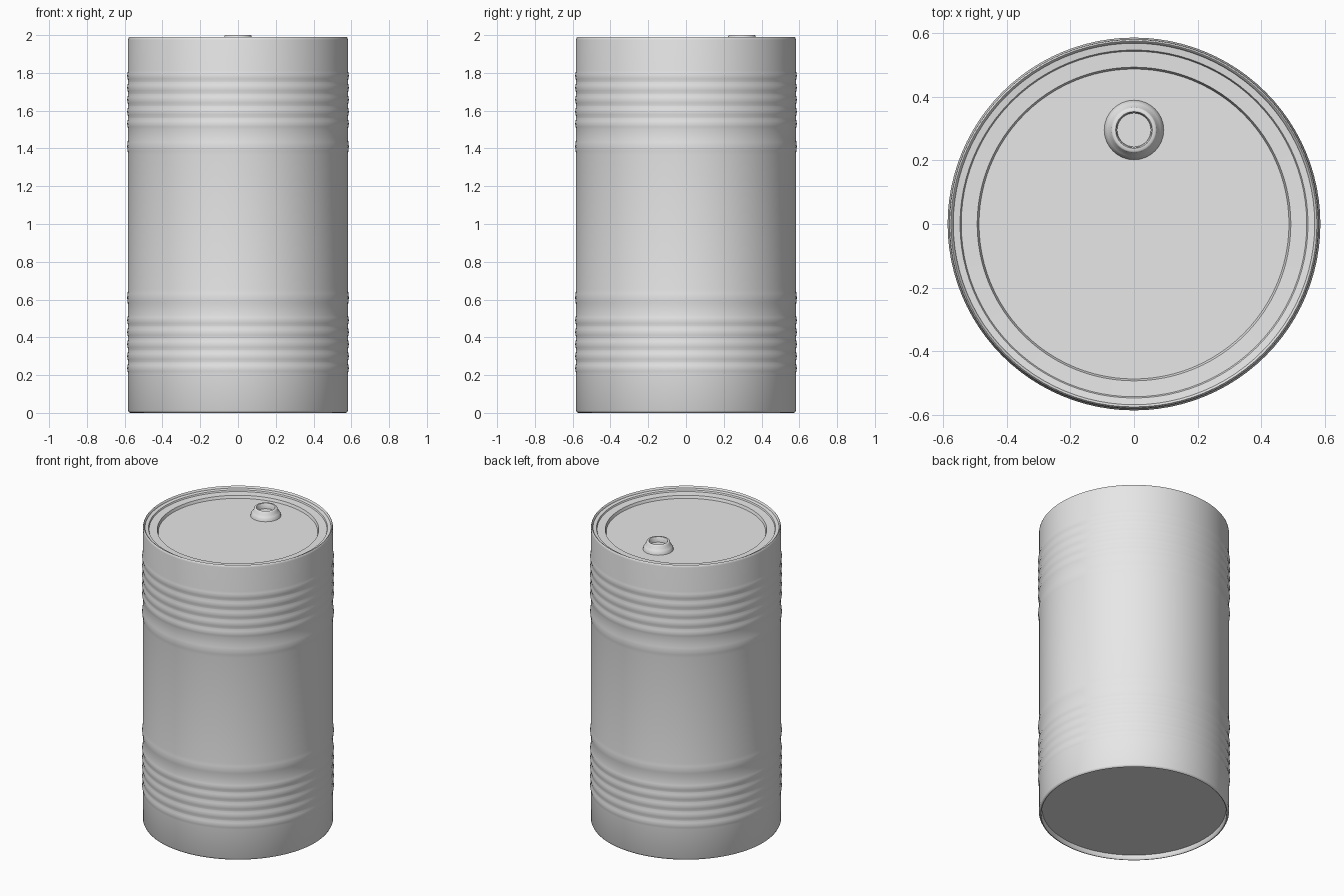
import bpy
import bmesh
from math import cos, sin, pi, radians

cube = bpy.data.objects.get("Cube")
if cube:
    bpy.data.objects.remove(cube, do_unlink=True)

# Single painted grey metal
grey = bpy.data.materials.new("light grey metal")
colour = (0.8, 0.8, 0.8, 1)
grey.diffuse_color = colour
grey.use_nodes = True
grey.node_tree.nodes["Principled BSDF"].inputs["Base Color"].default_value = colour


def lathe(name, profile, segments, centre=(0, 0), cap_start=False):
    """Revolve (radius, height) points around z, capping the open ends."""
    bm = bmesh.new()
    rings = []
    for r, z in profile:
        rings.append([bm.verts.new((r * cos(2 * pi * i / segments),
                                    r * sin(2 * pi * i / segments), z))
                      for i in range(segments)])
    for low, high in zip(rings, rings[1:]):
        for i in range(segments):
            j = (i + 1) % segments
            bm.faces.new((low[i], low[j], high[j], high[i]))
    if cap_start:
        bm.faces.new(rings[0][::-1])
    bm.faces.new(rings[-1])
    mesh = bpy.data.meshes.new(name)
    bm.to_mesh(mesh)
    bm.free()
    mesh.materials.append(grey)
    obj = bpy.data.objects.new(name, mesh)
    obj.location = (*centre, 0)
    bpy.context.collection.objects.link(obj)
    bpy.ops.object.select_all(action="DESELECT")
    bpy.context.view_layer.objects.active = obj
    obj.select_set(True)
    bpy.ops.object.shade_smooth_by_angle(angle=radians(50))
    return obj


# Drum wall: two mirrored groups of rolled ribs, one wide and five narrow each
WALL, RIB, MIDDLE = 0.582, 0.587, 1.01
ribs = [(0.40, 0.045)] + [(0.52 + 0.0635 * i, 0.03) for i in range(5)]
ribs = [(-d, w) for d, w in reversed(ribs)] + ribs
wall = []
for offset, half in ribs:
    for t in (-1, -0.5, 0, 0.5, 1):
        swell = (RIB - WALL) * (1 + cos(pi * t)) / 2
        wall.append((WALL + swell, MIDDLE + offset + half * t))

# Sunken base panel inside a narrow standing rim
bottom = [(0.562, 0.03), (0.565, 0.004), (0.57, 0), (0.577, 0.002), (WALL, 0.012)]
# Rolled rim, two shallow ledges and lower lid panel
top = [(WALL, 1.975), (0.58, 1.986), (0.576, 1.99), (0.572, 1.987),
       (0.569, 1.977), (0.548, 1.974), (0.544, 1.965), (0.494, 1.963),
       (0.488, 1.945)]
lathe("drum_body", bottom + wall + top, 96, cap_start=True)

# Filler neck with a broad collar and a sunken plug
neck = [(0.094, 1.944), (0.091, 1.958), (0.084, 1.97), (0.075, 1.98),
        (0.071, 1.997), (0.068, 2.0), (0.058, 2.0), (0.055, 1.996),
        (0.053, 1.965)]
lathe("filler_neck", neck, 32, centre=(0, 0.296))
